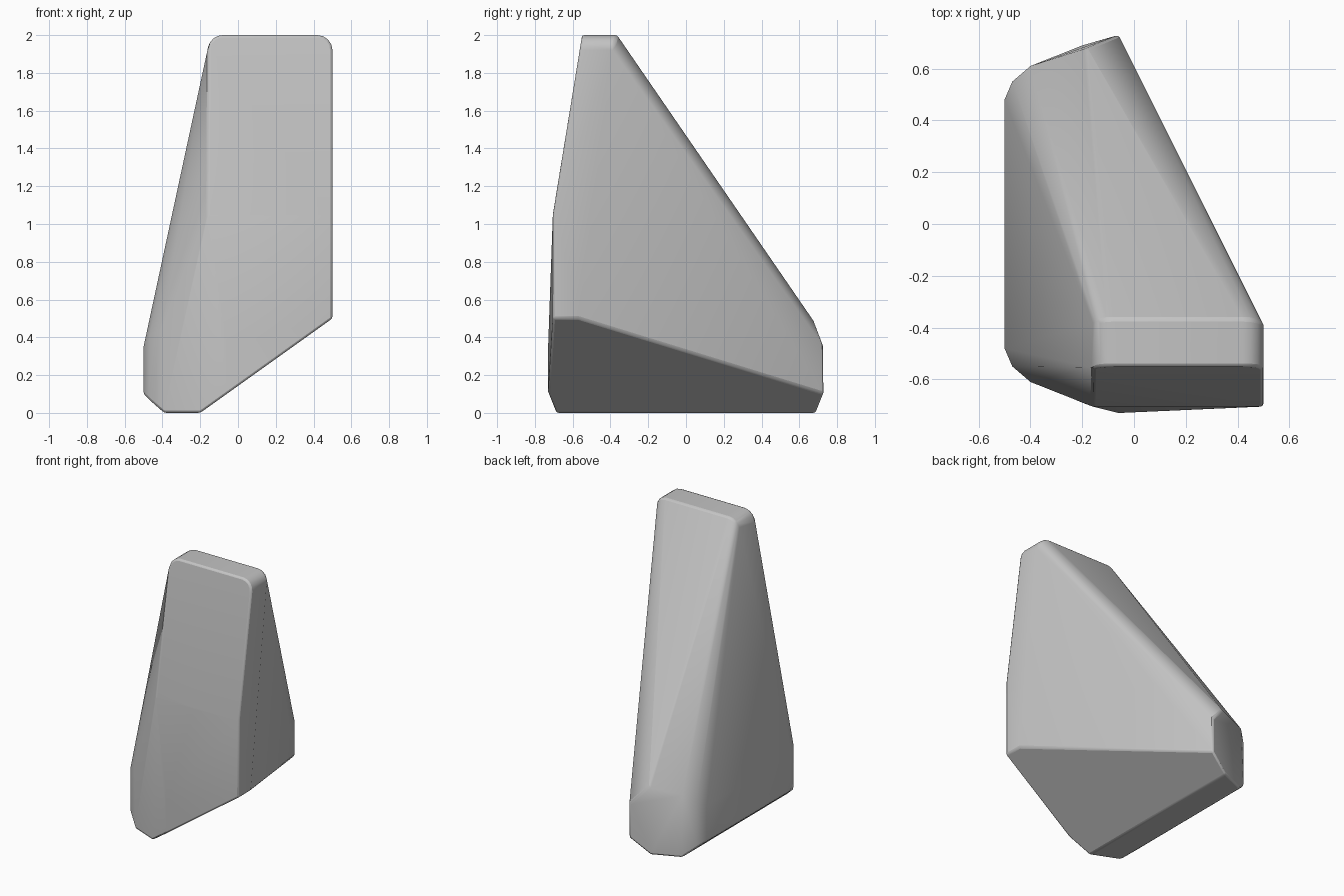
import bpy
import bmesh
import math

default_cube = bpy.data.objects.get("Cube")
if default_cube:
    bpy.data.objects.remove(default_cube, do_unlink=True)


def make_material(name, color):
    material = bpy.data.materials.new(name)
    material.use_nodes = True
    material.diffuse_color = color
    material.node_tree.nodes["Principled BSDF"].inputs["Base Color"].default_value = color
    return material


def corner(center_x, center_z, radius, start, end, steps=4):
    """Points (x, z) along a rounded corner."""
    angles = [math.radians(start + (end - start) * i / steps) for i in range(steps + 1)]
    return [(center_x + radius * math.cos(a), center_z + radius * math.sin(a)) for a in angles]


# Foot end outline, shared by the front and back of the stone
foot_outline = [
    (-0.5, 0.48, 0.1), (-0.5, 0.48, 0.35),
    (-0.47, 0.55, 0.07), (-0.47, 0.55, 0.4),
    (-0.39, 0.61, 0), (-0.4, 0.61, 0.45),
    (-0.2, 0.69, 0), (-0.18, 0.68, 0.48),
    (-0.06, 0.73, 0.1), (-0.06, 0.73, 0.35),
]
points = []
for x, y, z in foot_outline:
    points += [(x, y, z), (x, -y, z)]

# Narrow crown with rounded shoulders
crown = corner(0.42, 1.92, 0.08, 0, 90) + corner(-0.08, 1.92, 0.08, 90, 168)
for x, z in crown:
    drop = 2 - z
    points += [(x, -0.55 - drop * 0.16, z), (x, -0.365 - drop * 0.3, z)]

# Front brow crease and the overhanging side edge
points += [(-0.16, -0.705, 1.05), (0.5, -0.705, 1.05)]
points += [(0.5, -0.705, 0.5), (0.5, -0.57, 0.5)]

# Wrap the outline points into one faceted solid
bm = bmesh.new()
for point in points:
    bm.verts.new(point)
hull = bmesh.ops.convex_hull(bm, input=bm.verts)
unused = {v for v in hull["geom_interior"] + hull["geom_unused"] if isinstance(v, bmesh.types.BMVert)}
bmesh.ops.delete(bm, geom=list(unused), context="VERTS")
bmesh.ops.dissolve_limit(bm, angle_limit=math.radians(2), verts=bm.verts, edges=bm.edges)
bmesh.ops.recalc_face_normals(bm, faces=bm.faces)
mesh = bpy.data.meshes.new("faceted_stone")
bm.to_mesh(mesh)
bm.free()

stone = bpy.data.objects.new("faceted_stone", mesh)
bpy.context.collection.objects.link(stone)
mesh.materials.append(make_material("light grey", (0.55, 0.55, 0.55, 1)))

# Slightly worn edges
bevel = stone.modifiers.new("worn_edges", "BEVEL")
bevel.width = 0.012
bevel.segments = 2
bevel.limit_method = "ANGLE"
bevel.angle_limit = math.radians(35)

bpy.context.view_layer.objects.active = stone
stone.select_set(True)
bpy.ops.object.shade_smooth_by_angle(angle=math.radians(30))
